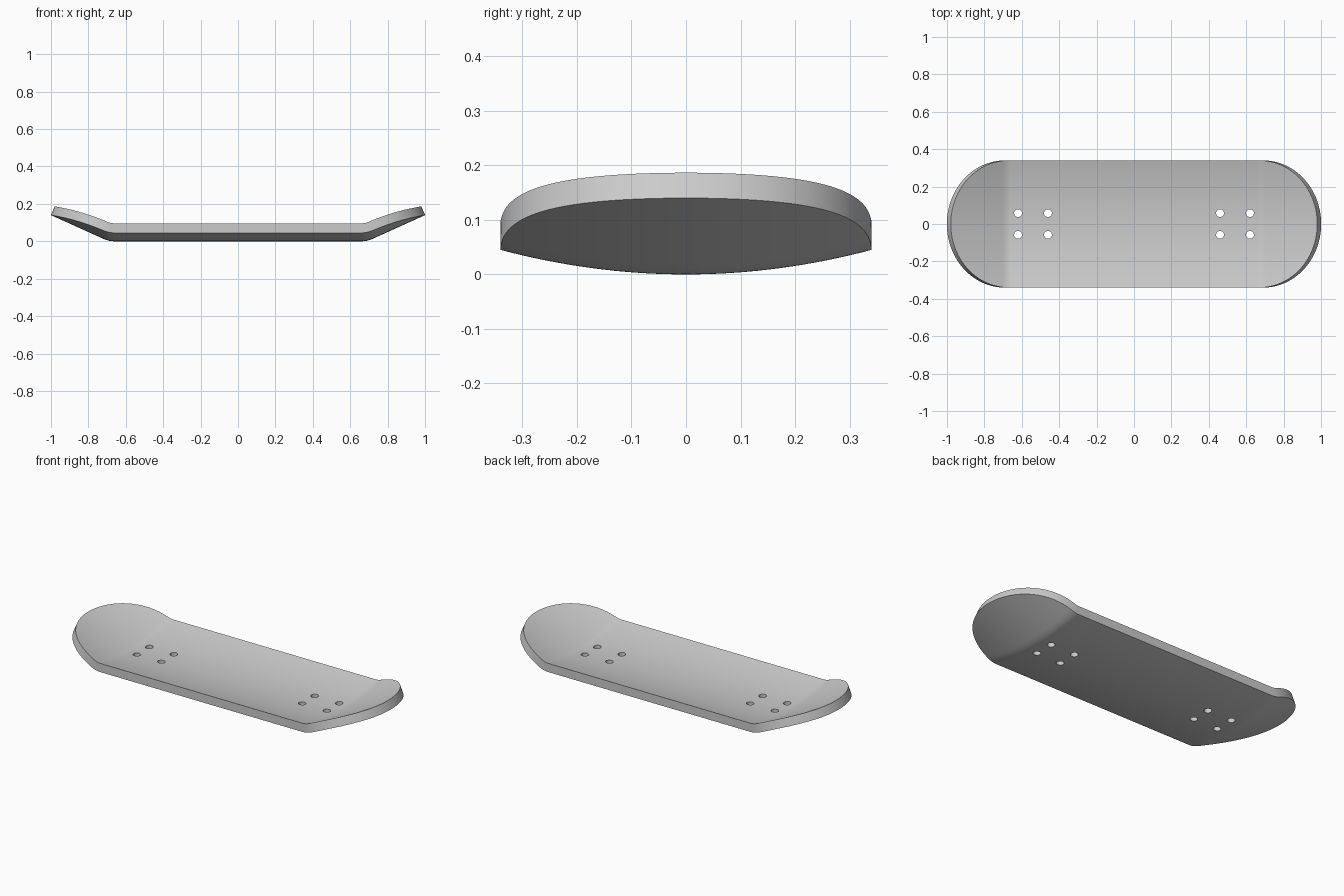
import bpy, bmesh
from math import sin, cos, pi, radians

if "Cube" in bpy.data.objects:
    bpy.data.objects.remove(bpy.data.objects["Cube"])

HALF_W, THICK, CONCAVE = 0.34, 0.051, 0.045
BEND_START, BEND_LEN, TILT = 0.66, 0.06, radians(24.3)
ROUND_START = 0.69
ACROSS = 32


def material(name, rgb):
    m = bpy.data.materials.new(name)
    m.use_nodes = True
    m.diffuse_color = (*rgb, 1)
    m.node_tree.nodes["Principled BSDF"].inputs["Base Color"].default_value = (*rgb, 1)
    return m


def underside(s):
    """Centre line of the underside: x, z and tilt at length s along the board."""
    r = BEND_LEN / TILT
    a = min(max((s - BEND_START) / BEND_LEN, 0), 1) * TILT
    past = max(s - BEND_START - BEND_LEN, 0)
    x = min(s, BEND_START) + r * sin(a) + past * cos(a)
    return x, r * (1 - cos(a)) + past * sin(a), a


# Stations along one half: flat middle, bend, then the round end
stations = [(s / 10, HALF_W) for s in range(7)]
stations += [(BEND_START + BEND_LEN / 2 * i / 5, HALF_W) for i in range(6)]
stations += [(ROUND_START + HALF_W * sin(pi / 2 * i / 32), HALF_W * cos(pi / 2 * i / 32))
             for i in range(1, 33)]
stations = [(-s, w) for s, w in reversed(stations[1:])] + stations

# Deck: curved cross-sections joined into a closed shell
bm = bmesh.new()
sections = []
for s, w in stations:
    side = -1 if s < 0 else 1
    x, z, a = underside(abs(s))
    low, high = [], []
    for j in range(ACROSS + 1):
        y = -w * cos(pi * j / ACROSS)
        zc = z + CONCAVE * (y / HALF_W) ** 2
        low.append(bm.verts.new((side * x, y, zc)))
        high.append(bm.verts.new((side * (x - THICK * sin(a)), y, zc + THICK * cos(a))))
    sections.append(low + high[::-1])
for p, q in zip(sections, sections[1:]):
    for j in range(len(p)):
        k = (j + 1) % len(p)
        bm.faces.new((p[j], q[j], q[k], p[k]))
bmesh.ops.remove_doubles(bm, verts=bm.verts, dist=1e-5)
bmesh.ops.recalc_face_normals(bm, faces=bm.faces)
mesh = bpy.data.meshes.new("deck")
bm.to_mesh(mesh)
bm.free()
deck = bpy.data.objects.new("deck", mesh)
bpy.context.collection.objects.link(deck)
mesh.materials.append(material("light grey", (0.6, 0.6, 0.6)))

# Bolt holes: two sets of four, drilled straight through
bm = bmesh.new()
for x in (-0.62, -0.46, 0.46, 0.62):
    for y in (-0.058, 0.058):
        drill = bmesh.ops.create_cone(bm, cap_ends=True, segments=24, radius1=0.021,
                                      radius2=0.021, depth=0.4)
        bmesh.ops.translate(bm, verts=drill["verts"], vec=(x, y, 0))
cut_mesh = bpy.data.meshes.new("hole_cutter")
bm.to_mesh(cut_mesh)
bm.free()
cutter = bpy.data.objects.new("hole_cutter", cut_mesh)
bpy.context.collection.objects.link(cutter)
cutter.hide_render = True
cutter.hide_set(True)

drill_holes = deck.modifiers.new("bolt_holes", "BOOLEAN")
drill_holes.operation = "DIFFERENCE"
drill_holes.solver = "EXACT"
drill_holes.object = cutter
bpy.ops.object.select_all(action="DESELECT")
deck.select_set(True)
bpy.context.view_layer.objects.active = deck
bpy.ops.object.modifier_apply(modifier="bolt_holes")
bpy.data.objects.remove(cutter)
bpy.ops.object.shade_smooth_by_angle(angle=radians(30))
